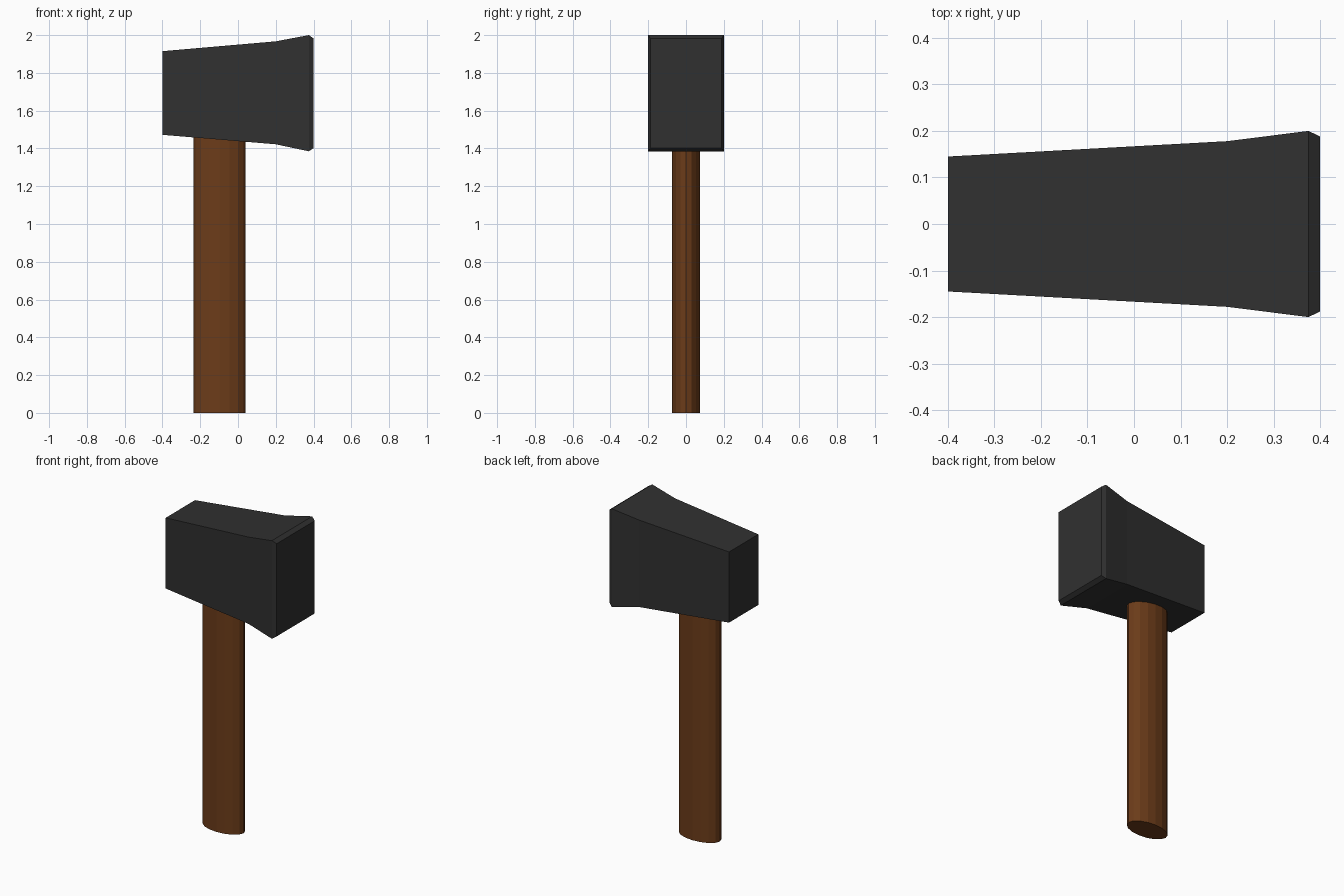
import bpy, bmesh, math

if "Cube" in bpy.data.objects:
    bpy.data.objects.remove(bpy.data.objects["Cube"])


def loft(name, rings, color):
    """Bridge successive rings of points and cap both ends."""
    bm = bmesh.new()
    loops = [[bm.verts.new(p) for p in ring] for ring in rings]
    n = len(loops[0])
    for a, b in zip(loops, loops[1:]):
        for i in range(n):
            j = (i + 1) % n
            bm.faces.new((a[i], a[j], b[j], b[i]))
    bm.faces.new(loops[0])
    bm.faces.new(loops[-1])
    bmesh.ops.recalc_face_normals(bm, faces=bm.faces)
    mesh = bpy.data.meshes.new(name)
    bm.to_mesh(mesh)
    bm.free()
    mat = bpy.data.materials.new(name + "_material")
    mat.diffuse_color = color
    mat.use_nodes = True
    mat.node_tree.nodes["Principled BSDF"].inputs["Base Color"].default_value = mat.diffuse_color
    mesh.materials.append(mat)
    obj = bpy.data.objects.new(name, mesh)
    bpy.context.collection.objects.link(obj)
    return obj


# Hammer head: rectangular sections (x, half width, bottom, top)
sections = [(-0.4, 0.145, 1.472, 1.915), (0.2, 0.178, 1.422, 1.967),
            (0.375, 0.2, 1.385, 2.0), (0.4, 0.188, 1.402, 1.983)]
loft("hammer_head",
     [[(x, -w, lo), (x, w, lo), (x, w, hi), (x, -w, hi)]
      for x, w, lo, hi in sections], (0.03, 0.03, 0.03, 1))

# Oval wooden handle, running up into the head
SIDES = 16
angles = [2 * math.pi * i / SIDES for i in range(SIDES)]
loft("handle",
     [[(-0.0975 + 0.1375 * math.cos(a), 0.075 * math.sin(a), z) for a in angles]
      for z in (0, 1.55)], (0.15, 0.045, 0.01, 1))
